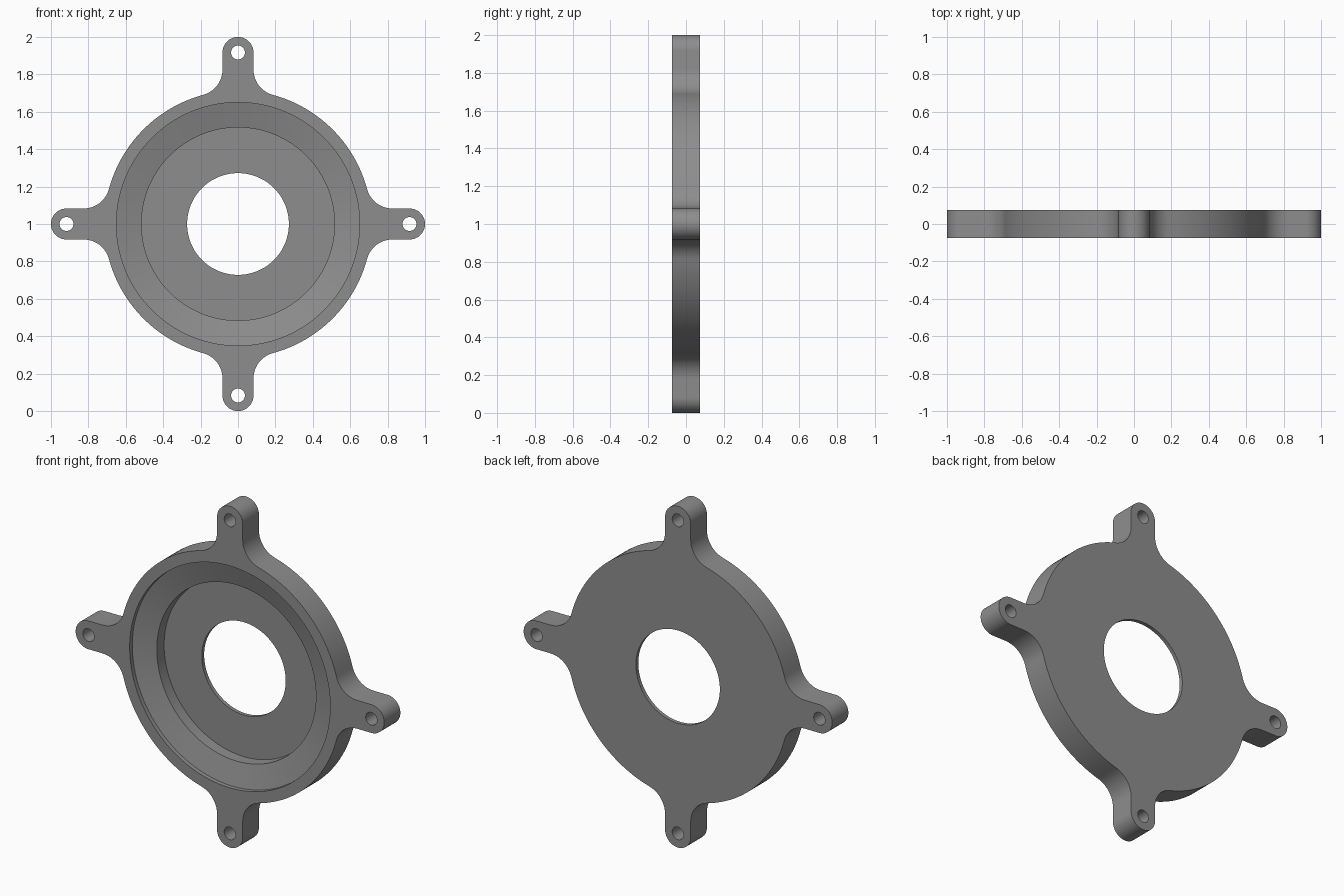
import bpy, bmesh, math
from mathutils import Matrix

if "Cube" in bpy.data.objects:
    bpy.data.objects.remove(bpy.data.objects["Cube"])

T = 0.075                 # half thickness
R = 0.715                 # body radius
LUG_W, LUG_C = 0.083, 0.917   # lug half width, lug eye distance
FIL = 0.14                # fillet radius

grey = bpy.data.materials.new("grey_metal")
grey.diffuse_color = (0.27, 0.27, 0.27, 1)
grey.use_nodes = True
grey.node_tree.nodes["Principled BSDF"].inputs["Base Color"].default_value = grey.diffuse_color


def arc(cx, cy, r, a0, a1, n):
    return [(cx + r * math.cos(a0 + (a1 - a0) * i / n),
             cy + r * math.sin(a0 + (a1 - a0) * i / n)) for i in range(n + 1)]


def make(name, bm):
    bmesh.ops.recalc_face_normals(bm, faces=bm.faces)
    me = bpy.data.meshes.new(name)
    bm.to_mesh(me)
    bm.free()
    me.materials.append(grey)
    ob = bpy.data.objects.new(name, me)
    bpy.context.collection.objects.link(ob)
    ob.location.z = 1
    return ob


def quarter():
    """Outline of the lug on +x and the body arc that follows it."""
    fy = LUG_W + FIL
    fx = math.sqrt((R + FIL) ** 2 - fy ** 2)
    t = math.atan2(fy, fx)
    pts = arc(fx, -fy, FIL, math.pi - t, math.pi / 2, 12)
    pts += arc(LUG_C, 0, LUG_W, -math.pi / 2, math.pi / 2, 24)
    pts += arc(fx, fy, FIL, -math.pi / 2, -math.pi + t, 12)
    pts += arc(0, 0, R, t, math.pi / 2 - t, 28)[1:-1]
    return pts


# Plate with four lugs, extruded along y
bm = bmesh.new()
outline = []
for k in range(4):
    c, s = math.cos(k * math.pi / 2), math.sin(k * math.pi / 2)
    outline += [(x * c - y * s, x * s + y * c) for x, y in quarter()]
face = bm.faces.new([bm.verts.new((x, -T, z)) for x, z in outline])
ext = bmesh.ops.extrude_face_region(bm, geom=[face])
bmesh.ops.translate(bm, vec=(0, 2 * T, 0),
                    verts=[v for v in ext["geom"] if isinstance(v, bmesh.types.BMVert)])
plate = make("flange_plate", bm)

# Turned recess: short wall, shallow cone, deep bore, centre hole
profile = [(0.65, -0.2), (0.65, -T + 0.025), (0.516, -T + 0.06),
           (0.516, T - 0.022), (0.272, T - 0.022), (0.272, 0.2)]
N = 128
bm = bmesh.new()
rings = [[bm.verts.new((r * math.cos(2 * math.pi * i / N), y, r * math.sin(2 * math.pi * i / N)))
          for i in range(N)] for r, y in profile]
for a, b in zip(rings, rings[1:]):
    for i in range(N):
        j = (i + 1) % N
        bm.faces.new((a[i], a[j], b[j], b[i]))
bm.faces.new(rings[0])
bm.faces.new(rings[-1])
recess = make("recess_cutter", bm)

# Bolt holes in the lugs
bm = bmesh.new()
for k in range(4):
    a = k * math.pi / 2
    m = (Matrix.Translation((LUG_C * math.cos(a), 0, LUG_C * math.sin(a)))
         @ Matrix.Rotation(math.pi / 2, 4, 'X'))
    bmesh.ops.create_cone(bm, cap_ends=True, segments=32, radius1=0.037,
                          radius2=0.037, depth=0.4, matrix=m)
holes = make("bolt_hole_cutter", bm)

# Cut, then remove the cutters
bpy.context.view_layer.objects.active = plate
plate.select_set(True)
for cutter in (recess, holes):
    mod = plate.modifiers.new("cut", 'BOOLEAN')
    mod.operation = 'DIFFERENCE'
    mod.solver = 'EXACT'
    mod.object = cutter
    bpy.ops.object.modifier_apply(modifier=mod.name)
    bpy.data.objects.remove(cutter)

bpy.ops.object.shade_smooth_by_angle(angle=math.radians(14))
